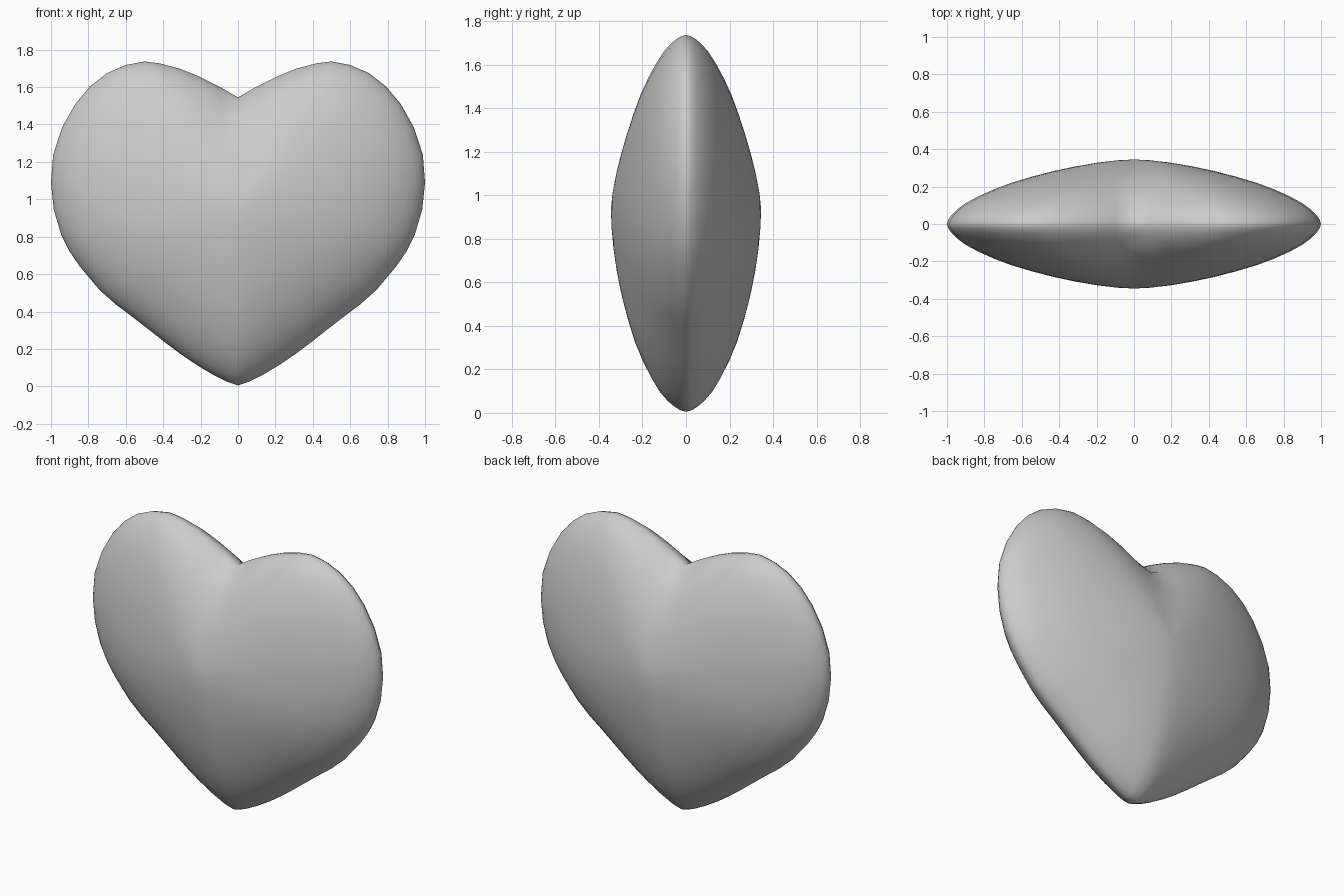
import bpy, bmesh, math

if "Cube" in bpy.data.objects:
    bpy.data.objects.remove(bpy.data.objects["Cube"])

# Right half of the heart outline (x, z), from bottom tip to top cleft
half = [(0, 0.005), (0.06, 0.025), (0.13, 0.06), (0.23, 0.12), (0.31, 0.175), (0.39, 0.235),
        (0.47, 0.298), (0.55, 0.36), (0.65, 0.435), (0.74, 0.515), (0.845, 0.64),
        (0.90, 0.72), (0.945, 0.81), (0.985, 0.945), (1.0, 1.09), (0.988, 1.24),
        (0.94, 1.385), (0.87, 1.51), (0.79, 1.605), (0.70, 1.675), (0.60, 1.718),
        (0.50, 1.737), (0.42, 1.727), (0.31, 1.698), (0.21, 1.658), (0.10, 1.603), (0, 1.545)]
outline = half + [(-x, z) for x, z in half[-2:0:-1]]
N = len(outline)
CZ, DEPTH = 0.94, 0.345


def soften(ring, f):
    """Blend every ring point towards its neighbours."""
    return [tuple(ring[i][k] * (1 - f) + (ring[i - 1][k] + ring[(i + 1) % N][k]) * f / 2
                  for k in (0, 1)) for i in range(N)]


def fullness(s, x, z):
    """Cushion height: fuller towards the tip, flatter slope over the lobes."""
    up = z / math.hypot(x, z)
    return DEPTH * (1 - s ** (1.65 - 0.25 * up)) ** 0.61


bm = bmesh.new()
rim_ring = [(x, z - CZ) for x, z in outline]
rim = [bm.verts.new((x, 0, z)) for x, z in outline]
levels = [0.993, 0.975, 0.945, 0.90, 0.84, 0.76, 0.67, 0.57, 0.46, 0.34, 0.22, 0.10]

# Front and back cushions, sharing the rim
for side in (-1, 1):
    ring, prev = rim_ring, rim
    for s in levels:
        if s < 0.87:
            ring = soften(ring, 0.4)
        if s < 0.6:
            ring = soften(soften(ring, 0.6), 0.6)
        cur = [bm.verts.new((x * s, side * fullness(s, x, z), CZ + z * s)) for x, z in ring]
        for i in range(N):
            j = (i + 1) % N
            bm.faces.new((prev[i], prev[j], cur[j], cur[i]))
        prev = cur
    pole = bm.verts.new((0, side * DEPTH, CZ))
    for i in range(N):
        bm.faces.new((prev[i], prev[(i + 1) % N], pole))

bmesh.ops.recalc_face_normals(bm, faces=bm.faces)
for f in bm.faces:
    f.smooth = True
mesh = bpy.data.meshes.new("heart")
bm.to_mesh(mesh)
bm.free()
heart = bpy.data.objects.new("heart", mesh)
bpy.context.collection.objects.link(heart)
